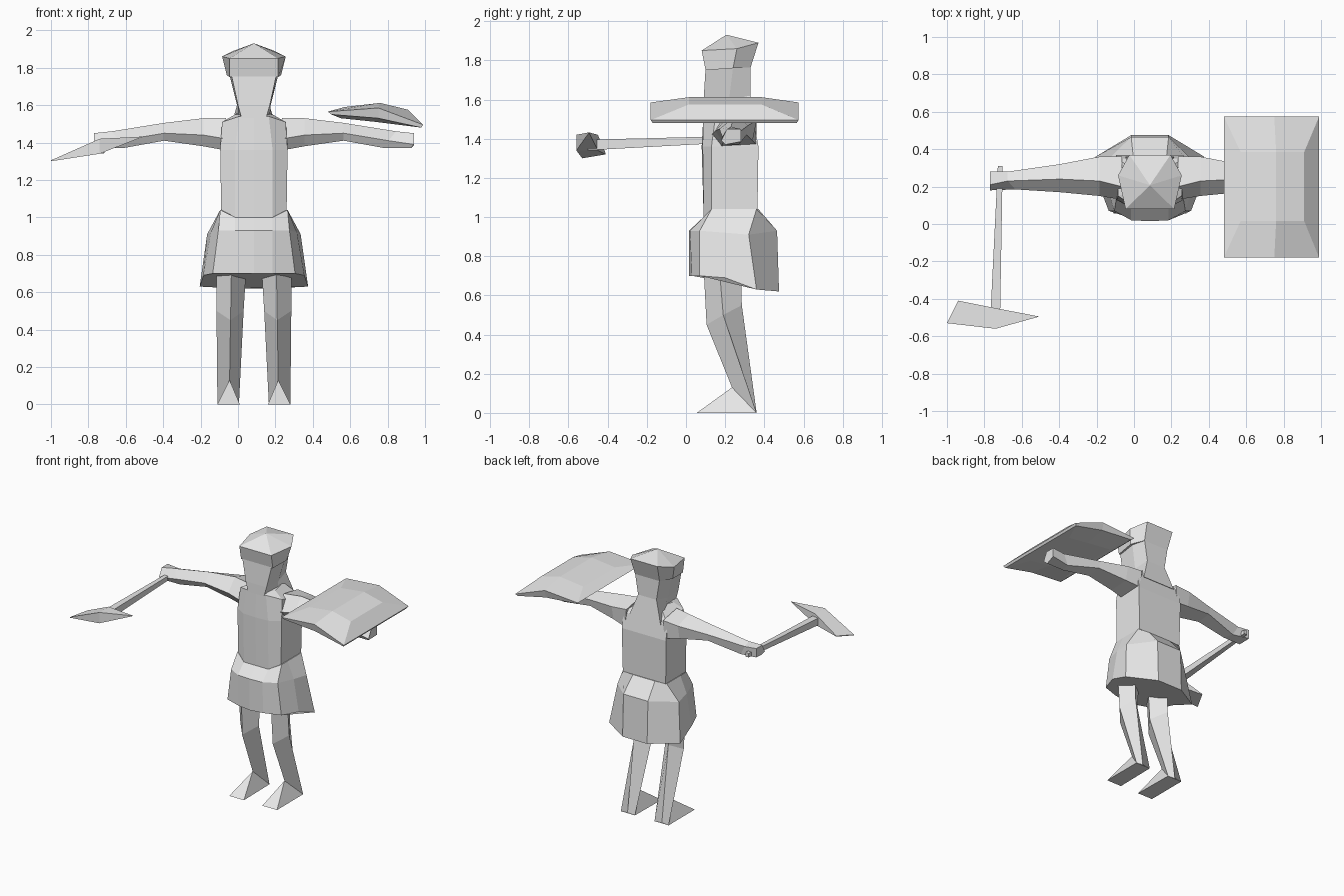
import bpy, bmesh

CX = 0.085  # centre line of the figure

grey = bpy.data.materials.new("light_grey")
grey.diffuse_color = (0.8, 0.8, 0.8, 1)


def build(name, verts, faces):
    mesh = bpy.data.meshes.new(name)
    mesh.from_pydata(verts, [], faces)
    bm = bmesh.new()
    bm.from_mesh(mesh)
    bmesh.ops.remove_doubles(bm, verts=bm.verts, dist=0.0005)
    bmesh.ops.recalc_face_normals(bm, faces=bm.faces)
    bm.to_mesh(mesh)
    bm.free()
    mesh.materials.append(grey)
    obj = bpy.data.objects.new(name, mesh)
    bpy.context.collection.objects.link(obj)
    return obj


def loft(name, rings):
    """Skin a list of equal-length rings and cap both ends."""
    n = len(rings[0])
    verts = [p for r in rings for p in r]
    faces = [(k * n + i, k * n + (i + 1) % n, (k + 1) * n + (i + 1) % n, (k + 1) * n + i)
             for k in range(len(rings) - 1) for i in range(n)]
    faces += [tuple(range(n)), tuple(range((len(rings) - 1) * n, len(rings) * n))]
    return build(name, verts, faces)


def sym(half):
    """Full ring from its right half, listed front to back."""
    right = [(CX + x, y, z) for x, y, z in half]
    left = [(CX - x, y, z) for x, y, z in reversed(half) if x > 0.001]
    return right + left


def side(points, s):
    return [(CX + s * x, y, z) for x, y, z in points]


# Torso
loft("torso", [sym(r) for r in (
    [(0, .09, 1.0), (.1, .09, 1.0), (.175, .13, 1.04), (.175, .365, 1.04)],
    [(0, .08, 1.36), (.1, .085, 1.36), (.18, .13, 1.36), (.18, .37, 1.36)],
    [(0, .09, 1.54), (.08, .09, 1.54), (.17, .15, 1.51), (.18, .35, 1.47)],
    [(0, .12, 1.55), (.06, .12, 1.55), (.1, .17, 1.55), (.08, .29, 1.56)])])

# Skirt
loft("skirt", [sym(r) for r in (
    [(0, .09, 1.0), (.1, .09, 1.0), (.18, .13, 1.04),
     (.18, .2, 1.04), (.18, .36, 1.04), (.09, .37, 1.04)],
    [(0, .015, .93), (.1, .02, .93), (.19, .07, .93),
     (.23, .2, .92), (.25, .32, .91), (.1, .465, .93)],
    [(0, .015, .70), (.1, .03, .70), (.22, .07, .70),
     (.27, .2, .69), (.29, .36, .63), (.1, .475, .62)])])

# Head with long hair falling on the shoulders
loft("head", [sym(r) for r in (
    [(.065, .088, 1.53), (.085, .22, 1.53), (.13, .36, 1.46)],
    [(.085, .09, 1.6), (.09, .22, 1.6), (.075, .33, 1.62)],
    [(.12, .10, 1.76), (.13, .24, 1.76), (.10, .33, 1.77)])])

# Cap with a pointed crown
loft("cap", [sym(r) for r in (
    [(.13, .10, 1.75), (.145, .24, 1.76), (.10, .33, 1.765)],
    [(.13, .08, 1.85), (.17, .26, 1.86), (.11, .37, 1.89)],
    [(.0015, .205, 1.93), (.0015, .208, 1.93), (.0015, .21, 1.93)])])

# Arms, legs and feet, once per side
for s, label in ((-1, "left"), (1, "right")):
    loft(label + "_arm", [side(r, s) for r in (
        [(.15, .13, 1.42), (.15, .2, 1.53), (.15, .36, 1.5), (.16, .36, 1.37), (.16, .18, 1.36)],
        [(.27, .15, 1.44), (.27, .23, 1.53), (.27, .36, 1.49), (.27, .34, 1.39), (.27, .19, 1.38)],
        [(.48, .17, 1.45), (.48, .24, 1.505), (.48, .32, 1.47), (.48, .31, 1.42), (.48, .2, 1.41)],
        [(.72, .185, 1.41), (.76, .23, 1.46), (.76, .28, 1.44), (.72, .27, 1.37), (.70, .2, 1.37)],
        [(.855, .18, 1.39), (.855, .21, 1.45), (.855, .28, 1.45), (.855, .28, 1.385), (.84, .2, 1.37)])])
    loft(label + "_leg", [side(r, s) for r in (
        [(.12, .09, .74), (.2, .17, .74), (.14, .28, .74), (.04, .2, .74)],
        [(.125, .105, .45), (.2, .19, .5), (.14, .285, .55), (.055, .2, .5)],
        [(.13, .235, .13), (.195, .36, 0), (.14, .36, .005), (.08, .36, 0)])])
    foot = side([(.13, .235, .13), (.195, .055, 0), (.075, .055, 0),
                 (.08, .36, 0), (.195, .36, 0)], s)
    build(label + "_foot", foot,
          [(0, 1, 2), (0, 2, 3), (0, 3, 4), (0, 4, 1), (1, 4, 3, 2)])

# Pick handle
loft("pick_handle", [
    [(x - w, y, z - h), (x + w, y, z - h), (x + w, y, z + h), (x - w, y, z + h)]
    for x, y, z, w, h in ((-.715, .31, 1.40, .013, .015), (-.742, -.5, 1.368, .026, .027))])

# Pick head: flat blade on one end, point on the other
loft("pick_head", [
    [(-1, -.53, 1.30), (-.94, -.41, 1.32), (-.94, -.41, 1.325), (-1, -.53, 1.305)],
    [(-.74, -.56, 1.34), (-.74, -.45, 1.34), (-.74, -.45, 1.42), (-.74, -.56, 1.42)],
    [(-.51, -.496, 1.43), (-.51, -.494, 1.43), (-.51, -.494, 1.432), (-.51, -.496, 1.432)]])


# Sack: domed rectangle built from stacked rings that follow a drooping arc
def sack_ring(xs, ys, zs):
    (x0, x1, x2), (y0, y1), (z0, z1, z2) = xs, ys, zs
    return [(x0, y0, z0), (x1, y0, z1), (x2, y0, z2),
            (x2, y1, z2), (x1, y1, z1), (x0, y1, z0)]


sack = loft("sack", [
    sack_ring((.55, .74, .9), (.0, .4), (1.53, 1.51, 1.49)),
    sack_ring((.5, .75, .98), (-.17, .565), (1.55, 1.53, 1.48)),
    sack_ring((.48, .75, .99), (-.18, .575), (1.565, 1.585, 1.495)),
    sack_ring((.57, .76, .91), (.015, .385), (1.59, 1.612, 1.575))])
bm = bmesh.new()
bm.from_mesh(sack.data)
caps = [f for f in bm.faces if len(f.verts) == 6]
for f in caps:  # crease the top and underside along the middle
    mids = sorted(f.verts, key=lambda v: abs(v.co.x - .75))[:2]
    bmesh.utils.face_split(f, *mids)
bm.to_mesh(sack.data)
bm.free()
